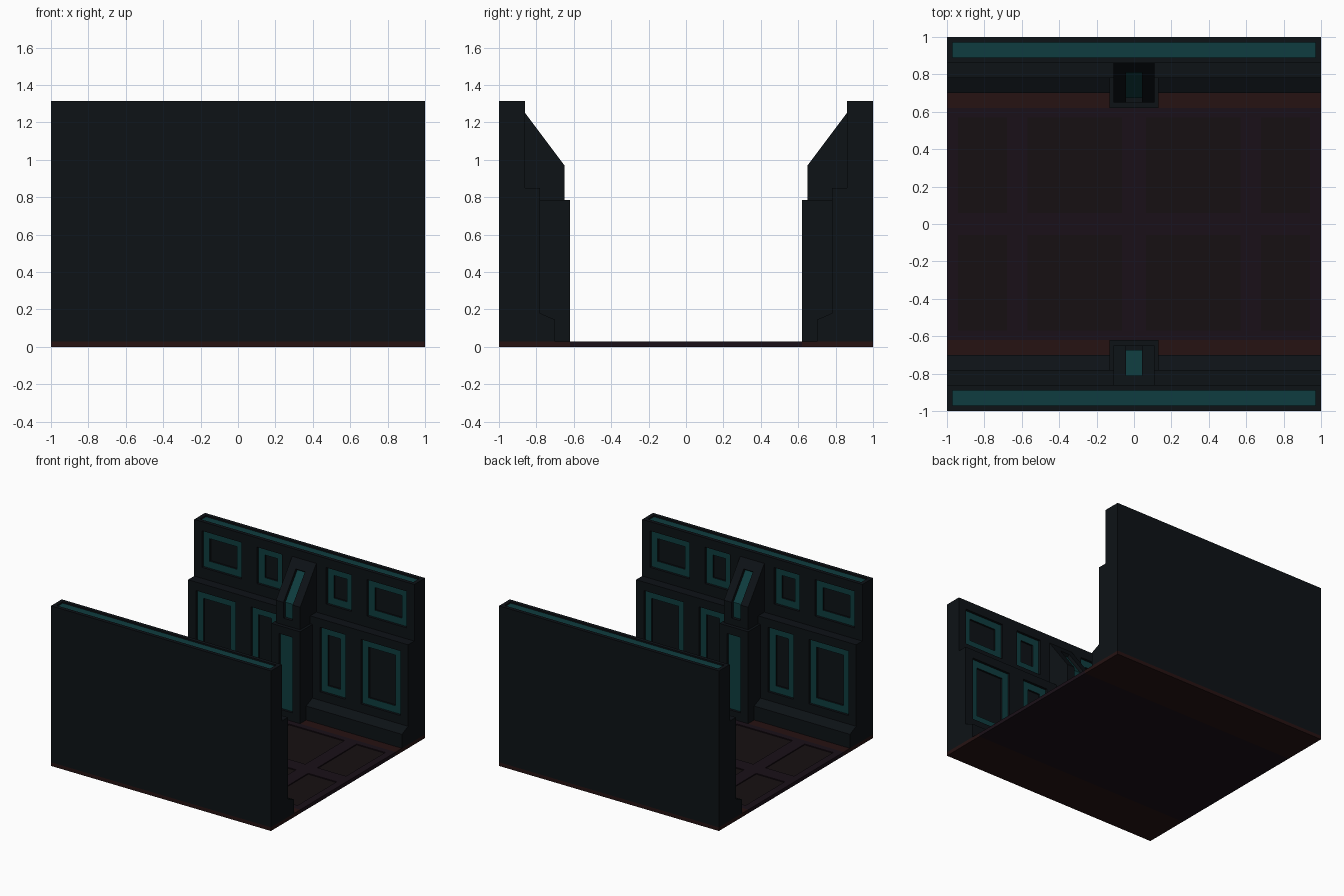
import bpy, bmesh

if "Cube" in bpy.data.objects:
    bpy.data.objects.remove(bpy.data.objects["Cube"])


def material(name, rgb):
    m = bpy.data.materials.new(name)
    m.diffuse_color = (*rgb, 1)
    m.use_nodes = True
    m.node_tree.nodes["Principled BSDF"].inputs["Base Color"].default_value = m.diffuse_color
    return m


DARK = material("dark_metal", (0.004, 0.006, 0.008))
TEAL = material("teal_inlay", (0.0045, 0.046, 0.05))
RED = material("red_trim", (0.019, 0.006, 0.006))
PURPLE = material("floor_purple", (0.010, 0.005, 0.009))
BROWN = material("floor_panel", (0.008, 0.005, 0.006))


def prisms(name, parts, mats):
    """Extrude (y, z) profiles along x; 'accent' edges take the second material."""
    bm = bmesh.new()
    for x0, x1, prof, accent in parts:
        a = [bm.verts.new((x0, y, z)) for y, z in prof]
        b = [bm.verts.new((x1, y, z)) for y, z in prof]
        bm.faces.new(a)
        bm.faces.new(b[::-1])
        n = len(prof)
        for i in range(n):
            j = (i + 1) % n
            f = bm.faces.new((a[i], b[i], b[j], a[j]))
            f.material_index = 1 if i in accent else 0
    bmesh.ops.recalc_face_normals(bm, faces=bm.faces)
    me = bpy.data.meshes.new(name)
    bm.to_mesh(me)
    bm.free()
    for m in mats:
        me.materials.append(m)
    ob = bpy.data.objects.new(name, me)
    bpy.context.collection.objects.link(ob)
    return ob


def box(x0, x1, y0, y1, z0, z1, accent=()):
    # edges: 0 bottom, 1 far y, 2 top, 3 near y
    return (x0, x1, [(y0, z0), (y1, z0), (y1, z1), (y0, z1)], accent)


def apply(ob, mod):
    bpy.context.view_layer.objects.active = ob
    bpy.ops.object.modifier_apply(modifier=mod.name)


def cut(ob, parts, mats):
    cutter = prisms("cutter", parts, mats)
    cutter.hide_render = True
    mod = ob.modifiers.new("cut", 'BOOLEAN')
    mod.operation, mod.solver = 'DIFFERENCE', 'EXACT'
    mod.material_mode = 'TRANSFER'
    mod.object = cutter
    apply(ob, mod)
    bpy.data.objects.remove(cutter)


def mirror_y(ob):
    mod = ob.modifiers.new("mirror", 'MIRROR')
    mod.use_axis = (False, True, False)
    mod.use_mirror_merge = False
    apply(ob, mod)


# Floor: central slab with eight sunken tiles, red strips under the walls
floor = prisms("floor", [box(-1, 1, -0.62, 0.62, 0, 0.03)], [PURPLE])
spans = [(-0.94, -0.68), (-0.57, -0.065), (0.065, 0.57), (0.68, 0.94)]
cut(floor, [box(a, b, s - 0.255, s + 0.255, 0.022, 0.06, (0,))
            for a, b in spans for s in (-0.315, 0.315)], [PURPLE, BROWN])
mirror_y(prisms("floor_trim", [box(-1, 1, 0.62, 1, 0, 0.03)], [RED]))

# Side wall: stepped profile
wall = prisms("wall", [(-1, 1, [(1, 0.03), (1, 1.315), (0.86, 1.315), (0.86, 0.85),
                                (0.78, 0.85), (0.78, 0.18), (0.70, 0.145), (0.70, 0.03)], ())],
              [DARK])
# Teal strip along the top, then framed window panels in two rows
outer = [box(-0.97, 0.97, 0.89, 0.97, 1.303, 1.4, (0,))]
inner = []
w = 0.057
for y, z0, z1 in ((0.86, 0.94, 1.24), (0.78, 0.25, 0.78)):
    for x0, x1 in ((-0.93, -0.57), (-0.43, -0.2), (0.2, 0.43), (0.57, 0.93)):
        outer.append(box(x0, x1, y - 0.05, y + 0.02, z0, z1, (1,)))
        inner.append(box(x0 + w, x1 - w, y - 0.05, y + 0.035, z0 + w, z1 - w))
cut(wall, outer, [DARK, TEAL])
cut(wall, inner, [DARK])
mirror_y(wall)

# Lower rib with a sunken light strip
lower = prisms("lower_rib", [box(-0.13, 0.13, 0.62, 0.80, 0.03, 0.785)], [DARK])
cut(lower, [box(-0.06, 0.06, 0.55, 0.64, 0.10, 0.72, (1,))], [DARK, TEAL])
mirror_y(lower)

# Upper rib sloping back to the wall, with a bent light strip
upper = prisms("upper_rib", [(-0.11, 0.11, [(0.87, 0.785), (0.65, 0.785), (0.65, 0.97),
                                            (0.86, 1.25), (0.87, 1.25)], ())], [DARK])
cut(upper, [(-0.042, 0.042, [(0.675, 0.84), (0.675, 0.962), (0.83, 1.168),
                             (0.77, 1.213), (0.60, 0.99), (0.60, 0.84)], (0, 1))], [DARK, TEAL])
mirror_y(upper)
